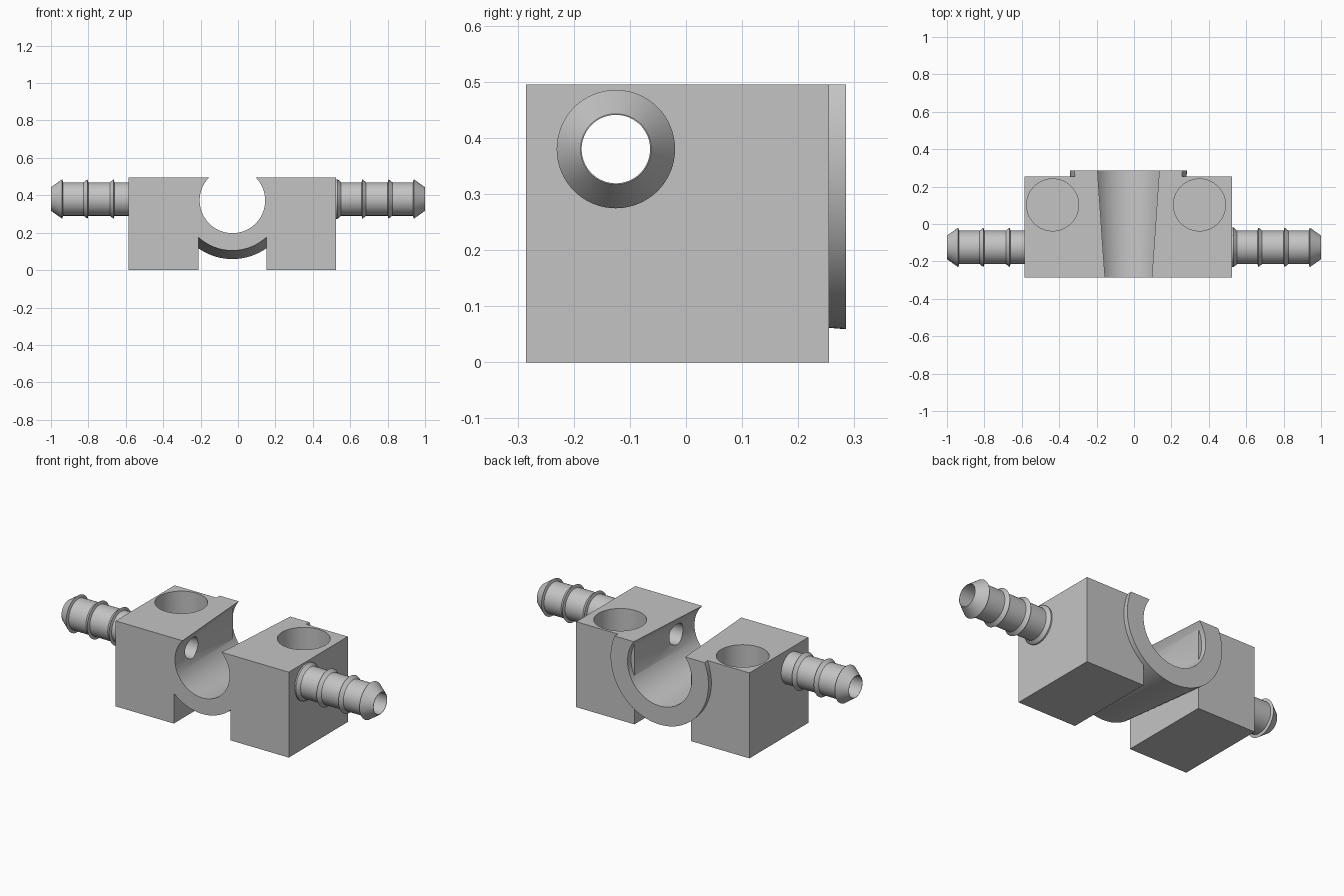
import bpy, bmesh, math
from mathutils import Matrix, Vector

cube = bpy.data.objects.get("Cube")
if cube:
    bpy.data.objects.remove(cube, do_unlink=True)

# Main dimensions
CX = -0.03                     # centre of the block
HALF = 0.555                   # half width of the block
SLOT = 0.182                   # half width of the central slot
FRONT, BACK, RIM = -0.285, 0.255, 0.285
TOP, BORE_Z = 0.495, 0.3725
PORT_Y, PORT_Z, PORT_R = -0.125, 0.38, 0.061

grey = bpy.data.materials.new("plain grey")
grey.use_nodes = True
colour = (0.55, 0.55, 0.55, 1)
grey.diffuse_color = colour
grey.node_tree.nodes["Principled BSDF"].inputs["Base Color"].default_value = colour


def finish(name, bm):
    bmesh.ops.recalc_face_normals(bm, faces=bm.faces)
    mesh = bpy.data.meshes.new(name)
    bm.to_mesh(mesh)
    bm.free()
    mesh.materials.append(grey)
    obj = bpy.data.objects.new(name, mesh)
    bpy.context.collection.objects.link(obj)
    return obj


def box(name, low, high):
    low, high = Vector(low), Vector(high)
    bm = bmesh.new()
    bmesh.ops.create_cube(bm, size=1)
    for v in bm.verts:
        v.co = (low + high) / 2 + v.co * (high - low)
    return finish(name, bm)


def cone(name, start, end, r1, r2, sides=96):
    start, end = Vector(start), Vector(end)
    axis = end - start
    turn = axis.to_track_quat('Z', 'Y').to_matrix().to_4x4()
    bm = bmesh.new()
    bmesh.ops.create_cone(bm, cap_ends=True, segments=sides, radius1=r1, radius2=r2,
                          depth=axis.length,
                          matrix=Matrix.Translation((start + end) / 2) @ turn)
    return finish(name, bm)


def combine(obj, other, operation):
    mod = obj.modifiers.new("cut", 'BOOLEAN')
    mod.operation, mod.solver, mod.object = operation, 'EXACT', other
    activate(obj)
    bpy.ops.object.modifier_apply(modifier=mod.name)
    bpy.data.objects.remove(other, do_unlink=True)


def activate(obj):
    bpy.ops.object.select_all(action='DESELECT')
    obj.select_set(True)
    bpy.context.view_layer.objects.active = obj


def smooth(obj):
    activate(obj)
    bpy.ops.object.shade_smooth_by_angle(angle=math.radians(25))


def lathe(name, profile, steps=64):
    """Spin (x, radius) points around the port axis."""
    bm = bmesh.new()
    verts = [bm.verts.new((x, PORT_Y, PORT_Z + r)) for x, r in profile]
    edges = [bm.edges.new(pair) for pair in zip(verts, verts[1:])]
    bmesh.ops.spin(bm, geom=verts + edges, cent=(0, PORT_Y, PORT_Z), axis=(1, 0, 0),
                   angle=math.tau, steps=steps, use_duplicate=False)
    bmesh.ops.remove_doubles(bm, verts=bm.verts, dist=0.0001)
    return finish(name, bm)


# Tapered half-open tube through the middle
body = cone("clamp_body", (CX, FRONT, BORE_Z), (CX, RIM, BORE_Z), 0.268, 0.3135)
combine(body, cone("bore", (CX, FRONT - 0.057, BORE_Z), (CX, RIM + 0.057, BORE_Z),
                   0.172, 0.2085), 'DIFFERENCE')
combine(body, box("top_trim", (-1, -1, TOP), (1, 1, 1)), 'DIFFERENCE')

# Side blocks
for side in (-1, 1):
    xs = sorted((CX + side * SLOT, CX + side * HALF))
    combine(body, box("side_block", (xs[0], FRONT, 0), (xs[1], BACK, TOP)), 'UNION')

# Blind sockets in the top
for x in (-0.435, 0.35):
    combine(body, cone("socket", (x, 0.102, 0.14), (x, 0.102, 0.6), 0.139, 0.139), 'DIFFERENCE')

# Cross passage joining the two hose barbs
combine(body, cone("passage", (-0.9, PORT_Y, PORT_Z), (0.9, PORT_Y, PORT_Z),
                   PORT_R, PORT_R, 64), 'DIFFERENCE')
smooth(body)

# Hose barbs with ridges
STEM, RIDGE = 0.0895, 0.1055
for name, side, base in (("left_hose_barb", 1, CX + HALF), ("right_hose_barb", -1, HALF - CX)):
    profile = [(base, PORT_R), (base, STEM)]
    if side == 1:
        profile = [(base, PORT_R), (base, RIDGE), (base + 0.008, RIDGE), (base + 0.026, STEM)]
    for peak in (0.665, 0.805):
        profile += [(peak - 0.005, STEM), (peak, RIDGE), (peak + 0.02, STEM)]
    profile += [(0.935, STEM), (0.94, RIDGE), (1.0, PORT_R + 0.002), (1.0, PORT_R), (base, PORT_R)]
    smooth(lathe(name, [(side * x, r) for x, r in profile]))
